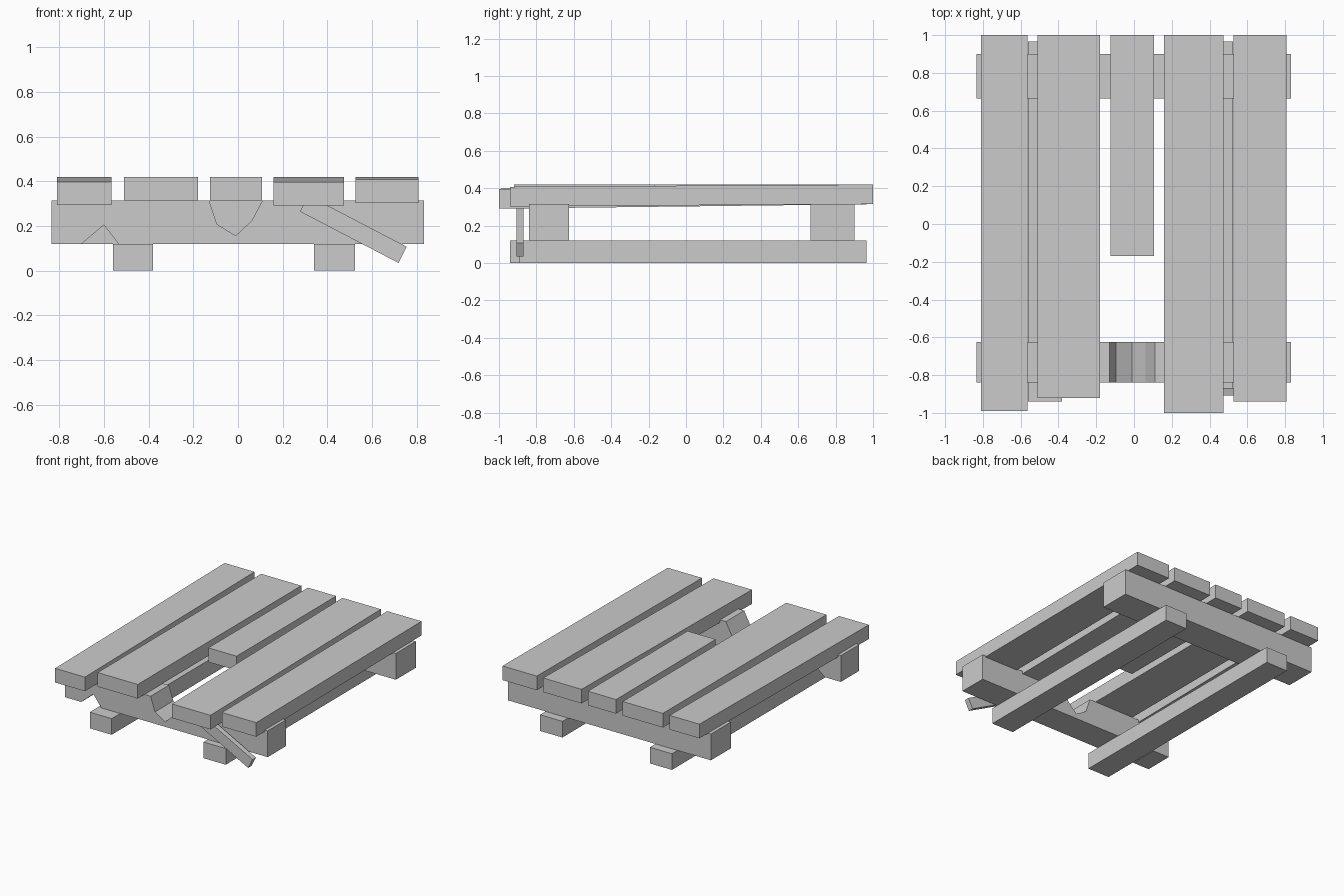
import bpy, bmesh

if "Cube" in bpy.data.objects:
    bpy.data.objects.remove(bpy.data.objects["Cube"])

wood = bpy.data.materials.new("grey_wood")
wood.diffuse_color = (0.6, 0.6, 0.6, 1)
wood.use_nodes = True
wood.node_tree.nodes["Principled BSDF"].inputs["Base Color"].default_value = wood.diffuse_color


def extrude(name, profile, offset, to_3d):
    """Prism from a 2D profile; to_3d places each 2D point in space."""
    bm = bmesh.new()
    face = bm.faces.new([bm.verts.new(to_3d(*p)) for p in profile])
    new = bmesh.ops.extrude_face_region(bm, geom=[face])["geom"]
    bmesh.ops.translate(bm, vec=offset,
                        verts=[v for v in new if isinstance(v, bmesh.types.BMVert)])
    bmesh.ops.recalc_face_normals(bm, faces=bm.faces)
    mesh = bpy.data.meshes.new(name)
    bm.to_mesh(mesh)
    bm.free()
    mesh.materials.append(wood)
    ob = bpy.data.objects.new(name, mesh)
    bpy.context.collection.objects.link(ob)
    return ob


def front_prism(name, profile, y0, y1):
    """Profile in x, z pushed back along y."""
    return extrude(name, profile, (0, y1 - y0, 0), lambda x, z: (x, y0, z))


def side_prism(name, profile, x0, x1):
    """Profile in y, z pushed along x."""
    return extrude(name, profile, (x1 - x0, 0, 0), lambda y, z: (x0, y, z))


# Deck planks: x range, front end, sag of the front end
planks = [(-0.81, -0.565, -0.99, 0.022), (-0.51, -0.18, -0.92, 0),
          (-0.125, 0.107, -0.17, 0), (0.158, 0.474, -1.0, 0.024),
          (0.526, 0.808, -0.94, 0.012)]
for i, (x0, x1, y, sag) in enumerate(planks):
    side_prism(f"deck_plank_{i + 1}",
               [(y, 0.315 - sag), (1, 0.315), (1, 0.42), (y, 0.42 - sag)], x0, x1)

# Cross beams: the front one is broken at the top and chipped underneath
front_prism("back_beam", [(-0.835, 0.12), (0.832, 0.12), (0.832, 0.315), (-0.835, 0.315)],
            0.665, 0.90)
front_prism("front_beam",
            [(-0.835, 0.12), (-0.70, 0.12), (-0.60, 0.205), (-0.535, 0.12),
             (0.832, 0.12), (0.832, 0.315), (0.11, 0.315), (0.062, 0.225),
             (-0.01, 0.157), (-0.094, 0.208), (-0.13, 0.315), (-0.835, 0.315)],
            -0.84, -0.625)

# Ground runners
for side, x0, x1, y in (("left", -0.56, -0.38, -0.94), ("right", 0.34, 0.523, -0.89)):
    side_prism(side + "_runner", [(y, 0), (0.965, 0), (0.965, 0.12), (y, 0.12)], x0, x1)

# Loose broken slat hanging at the front
front_prism("loose_slat", [(0.277, 0.265), (0.718, 0.035), (0.755, 0.107), (0.314, 0.337)],
            -0.907, -0.868)
